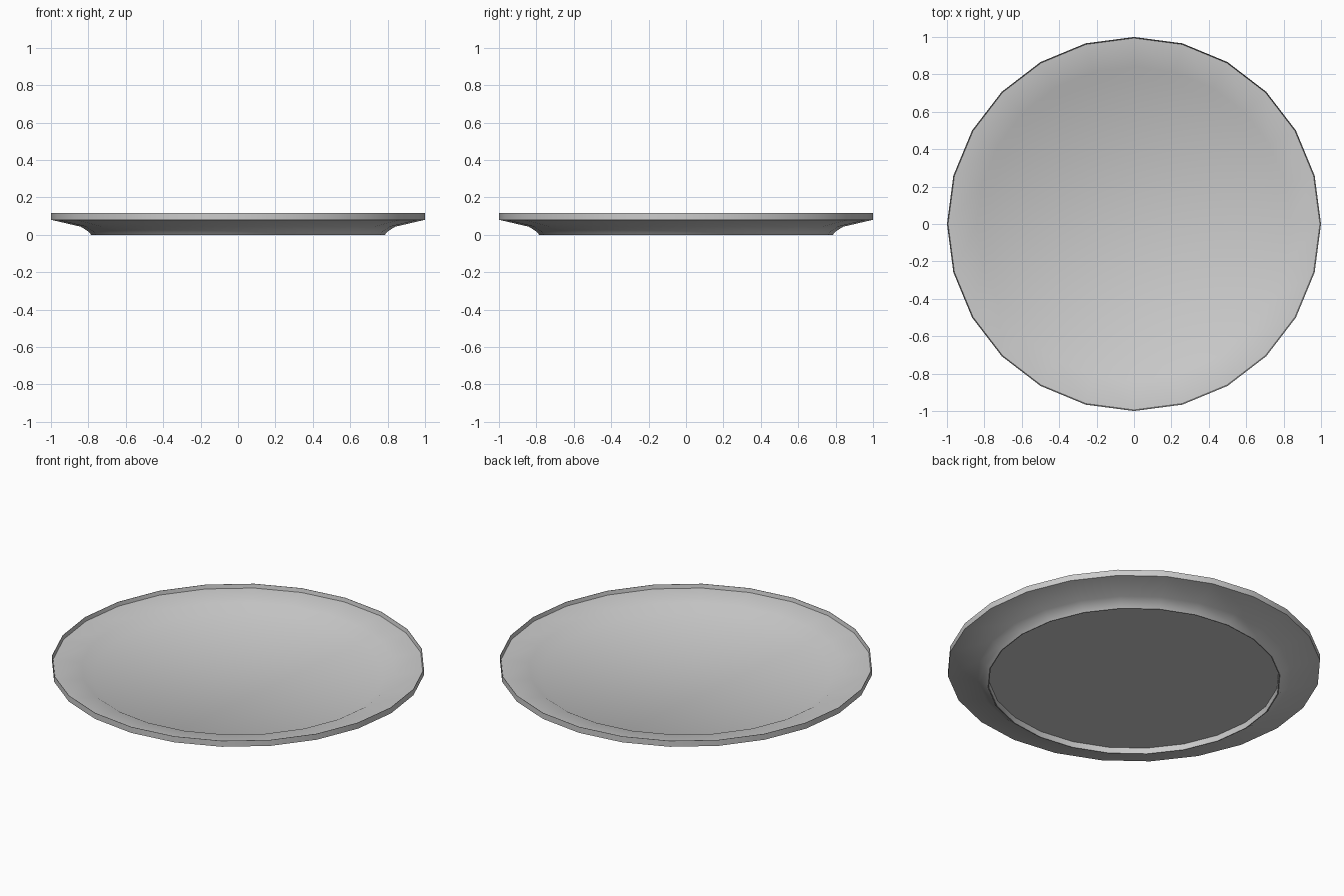
import bpy, bmesh, math

if "Cube" in bpy.data.objects:
    bpy.data.objects.remove(bpy.data.objects["Cube"])

SIDES = 24

# Cross-section (radius, height): top floor, inner slope, rim, thin lip, underside, foot, recessed base
PROFILE = [
    (0.78, 0.044), (0.84, 0.078), (0.994, 0.092),
    (0.998, 0.115), (1.00, 0.115), (1.00, 0.08),
    (0.84, 0.043), (0.80, 0.017), (0.785, 0.0),
    (0.78, 0.0), (0.778, 0.034),
]


def lathe(name, profile, sides):
    bm = bmesh.new()
    rings = []
    for r, z in profile:
        rings.append([bm.verts.new((r * math.cos(2 * math.pi * i / sides),
                                    r * math.sin(2 * math.pi * i / sides), z))
                      for i in range(sides)])
    for a, b in zip(rings, rings[1:]):
        for i in range(sides):
            j = (i + 1) % sides
            bm.faces.new((a[i], b[i], b[j], a[j]))
    # Flat discs closing the top floor and the recessed base
    bm.faces.new(rings[0])
    bm.faces.new(rings[-1][::-1])
    bmesh.ops.recalc_face_normals(bm, faces=bm.faces)
    mesh = bpy.data.meshes.new(name)
    bm.to_mesh(mesh)
    bm.free()
    obj = bpy.data.objects.new(name, mesh)
    bpy.context.collection.objects.link(obj)
    return obj


# Plate
plate = lathe("plate", PROFILE, SIDES)
bpy.context.view_layer.objects.active = plate
plate.select_set(True)
bpy.ops.object.shade_smooth_by_angle(angle=math.radians(30))
